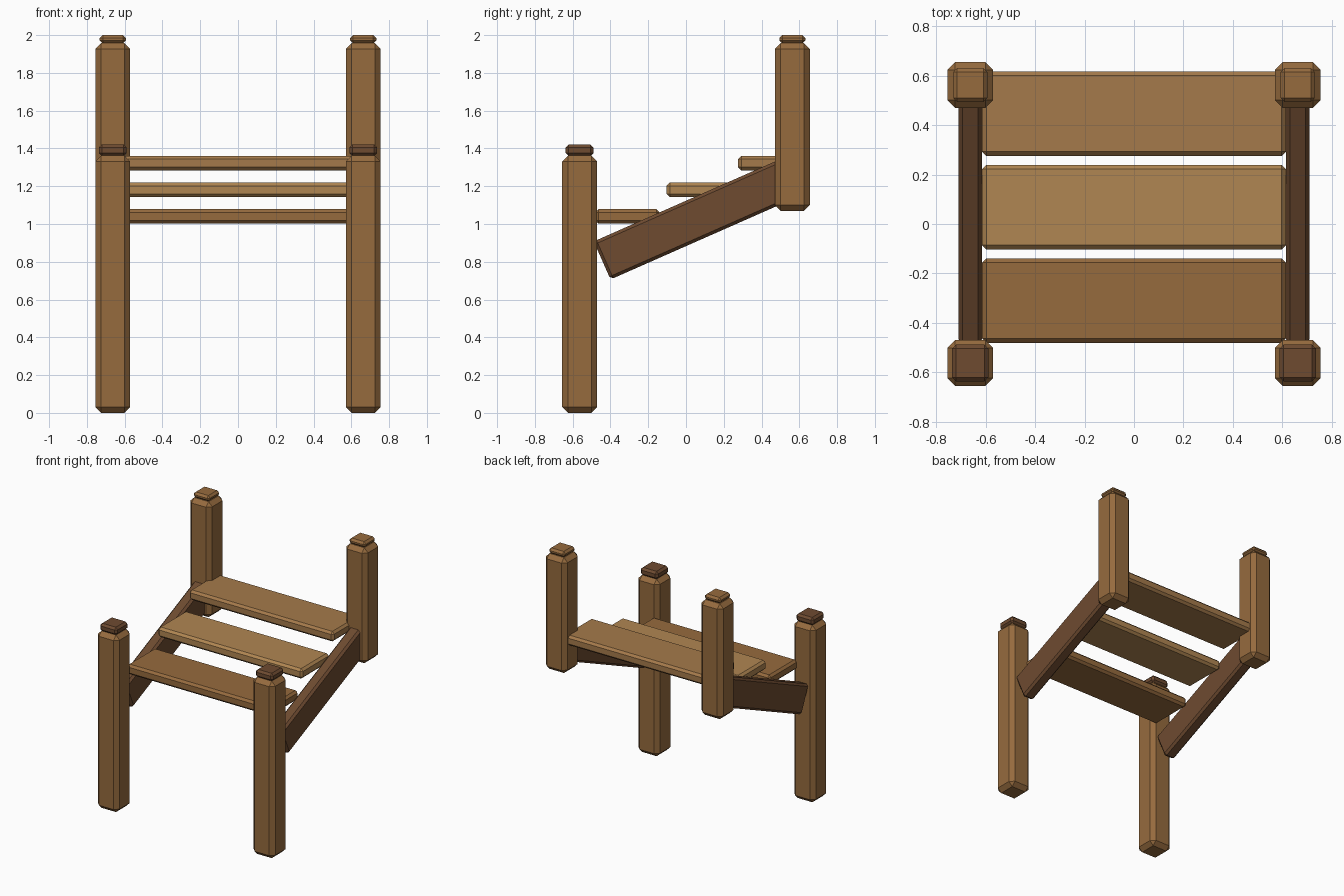
import bpy, bmesh
from math import radians
from mathutils import Matrix

if "Cube" in bpy.data.objects:
    bpy.data.objects.remove(bpy.data.objects["Cube"])


def material(name, rgb):
    m = bpy.data.materials.new(name)
    m.diffuse_color = (*rgb, 1)
    m.use_nodes = True
    m.node_tree.nodes["Principled BSDF"].inputs["Base Color"].default_value = m.diffuse_color
    return m


WOOD = material("wood", (0.305, 0.147, 0.048))
DARK = material("dark_wood", (0.156, 0.070, 0.030))
LIGHT = material("light_wood", (0.434, 0.238, 0.084))
MEDIUM = material("medium_wood", (0.376, 0.195, 0.070))


def block(name, center, size, bevel, mat, tilt=0):
    """Box with flat chamfered edges, optionally tilted about x."""
    bm = bmesh.new()
    bmesh.ops.create_cube(bm, size=1, matrix=Matrix.Diagonal((*size, 1)))
    bmesh.ops.bevel(bm, geom=bm.edges[:], offset=bevel, segments=1,
                    affect='EDGES', profile=0.5)
    mesh = bpy.data.meshes.new(name)
    bm.to_mesh(mesh)
    bm.free()
    mesh.materials.append(mat)
    ob = bpy.data.objects.new(name, mesh)
    ob.location = center
    ob.rotation_euler.x = radians(tilt)
    bpy.context.collection.objects.link(ob)
    return ob


def post(name, x, y, z0, z1, top, cap_width, cap_mat):
    """Chamfered square post with a small cap."""
    block(name, (x, y, (z0 + z1) / 2), (0.185, 0.185, z1 - z0), 0.031, WOOD)
    low = z1 - 0.002
    block(name + "_cap", (x, y, (low + top) / 2),
          (cap_width, cap_width, top - low), 0.016, cap_mat)


for side, s in (("left", -1), ("right", 1)):
    # tall front newel and shorter hanging rear newel
    post(f"front_post_{side}", s * 0.663, -0.563, 0, 1.362, 1.42, 0.148, DARK)
    post(f"back_post_{side}", s * 0.663, 0.563, 1.07, 1.958, 2.0, 0.138, WOOD)
    # sloping side stringer
    block(f"stringer_{side}", (s * 0.663, 0.05, 1.025), (0.095, 1.08, 0.22),
          0.016, DARK, tilt=23.8)

# treads, front to back
for name, y, z, mat in (("lower_step", -0.31, 1.04, WOOD),
                        ("middle_step", 0.068, 1.181, LIGHT),
                        ("upper_step", 0.447, 1.322, MEDIUM)):
    block(name, (0, y, z), (1.23, 0.342, 0.077), 0.017, mat)
